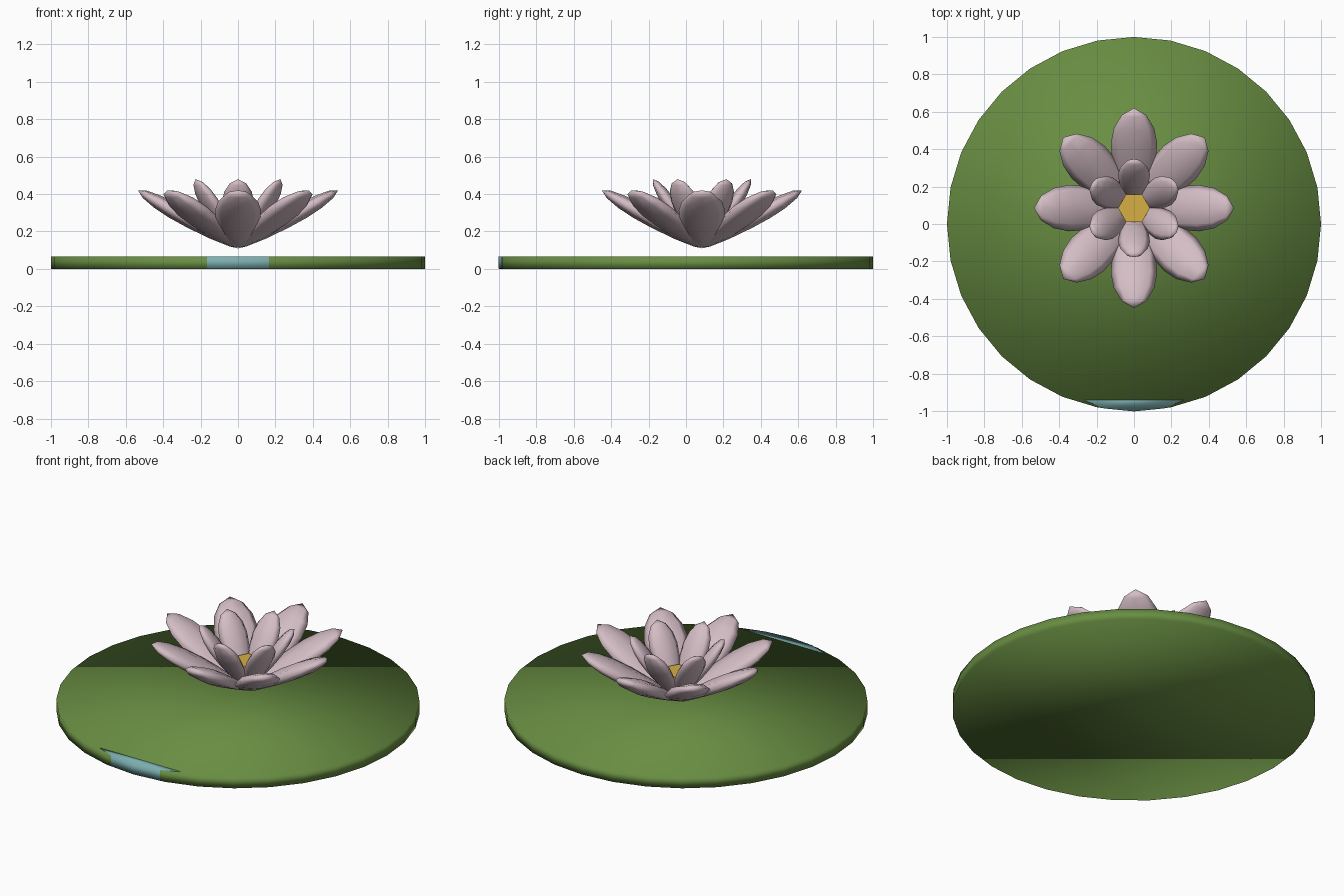
import bpy
from math import sin, cos, tau, radians
from mathutils import Vector

cube = bpy.data.objects.get("Cube")
if cube:
    bpy.data.objects.remove(cube)


def material(name, rgb):
    m = bpy.data.materials.new(name)
    m.use_nodes = True
    m.diffuse_color = (*rgb, 1)
    m.node_tree.nodes["Principled BSDF"].inputs["Base Color"].default_value = (*rgb, 1)
    return m


LEAF = material("leaf green", (0.14, 0.27, 0.055))
WATER = material("water blue", (0.20, 0.42, 0.43))
PETAL = material("petal pink", (0.66, 0.51, 0.56))
CENTRE = material("centre yellow", (0.68, 0.43, 0.06))


def build(name, verts, faces, mat, smooth=True):
    mesh = bpy.data.meshes.new(name)
    mesh.from_pydata(verts, [], faces)
    mesh.materials.append(mat)
    mesh.polygons.foreach_set("use_smooth", [smooth] * len(faces))
    obj = bpy.data.objects.new(name, mesh)
    bpy.context.collection.objects.link(obj)
    return obj


def prism(name, outline, z0, z1, mat, smooth=True):
    """Upright prism over a counter-clockwise outline."""
    n = len(outline)
    verts = [(x, y, z) for z in (z0, z1) for x, y in outline]
    faces = [tuple(reversed(range(n))), tuple(range(n, 2 * n))]
    faces += [(i, (i + 1) % n, n + (i + 1) % n, n + i) for i in range(n)]
    return build(name, verts, faces, mat, smooth)


def ring(n, r, cy=0):
    return [(r * cos(tau * i / n), cy + r * sin(tau * i / n)) for i in range(n)]


# Floating leaf and the small water wedge at its front rim
LEAF_TOP = 0.065
prism("lily_pad", ring(32, 1), 0, LEAF_TOP, LEAF)
prism("water_notch", [(-0.27, -0.94), (-0.16, -0.986), (0, -1.002),
                      (0.16, -0.986), (0.27, -0.94)], 0.001, LEAF_TOP + 0.002, WATER)

# Petal outline: fraction of length, fraction of full half width
PROFILE = [(0.07, 0.32), (0.25, 0.7), (0.47, 0.94), (0.65, 1), (0.8, 0.87), (0.93, 0.53)]
FLOWER_Y = 0.085
SIDES = 8


def petal(name, angle, base, tip, half_width, thickness):
    """Flattened spindle from base to tip, both given as (radius, height)."""
    out = Vector((cos(angle), sin(angle), 0))
    side = Vector((-sin(angle), cos(angle), 0))
    origin = Vector((0, FLOWER_Y, 0))
    start = origin + out * base[0] + Vector((0, 0, base[1]))
    end = origin + out * tip[0] + Vector((0, 0, tip[1]))
    axis = end - start
    normal = axis.normalized().cross(side)
    verts = [start]
    for t, w in PROFILE:
        for k in range(SIDES):
            a = tau * k / SIDES
            verts.append(start + axis * t + side * (cos(a) * w * half_width)
                         + normal * (sin(a) * w * thickness))
    verts.append(end)
    last = len(verts) - 1
    faces = []
    for k in range(SIDES):
        j = (k + 1) % SIDES
        faces.append((0, 1 + j, 1 + k))
        for r in range(len(PROFILE) - 1):
            a, b = 1 + r * SIDES, 1 + (r + 1) * SIDES
            faces.append((a + k, a + j, b + j, b + k))
        faces.append((last - SIDES + k, last - SIDES + j, last))
    build(name, verts, faces, PETAL)


# Two whorls of petals
for i in range(8):
    petal(f"outer_petal_{i + 1}", tau * i / 8, (0, 0.11), (0.535, 0.42), 0.124, 0.043)
for i in range(6):
    petal(f"inner_petal_{i + 1}", tau * i / 6 + radians(30), (0.03, 0.14), (0.262, 0.48), 0.085, 0.035)

# Flower centre
prism("flower_centre", ring(6, 0.085, FLOWER_Y), 0.17, 0.28, CENTRE, False)
